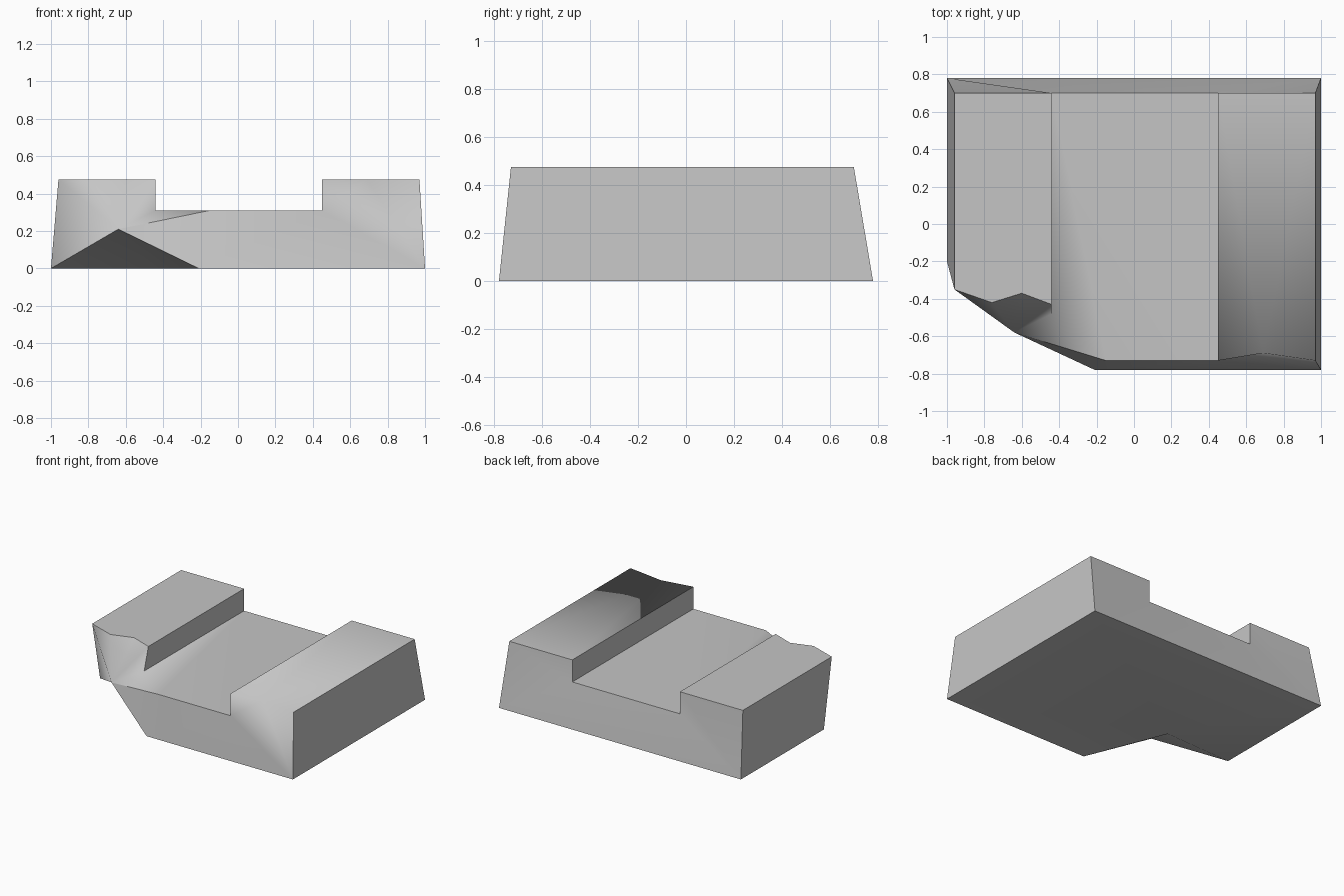
import bpy, bmesh, math

cube = bpy.data.objects.get("Cube")
if cube:
    bpy.data.objects.remove(cube)

TOP, FLOOR, BASE = 0.475, 0.31, 0.0


def make_material(name, value):
    mat = bpy.data.materials.new(name)
    mat.use_nodes = True
    color = (value, value, value, 1)
    mat.diffuse_color = color
    mat.node_tree.nodes["Principled BSDF"].inputs["Base Color"].default_value = color
    return mat


bm = bmesh.new()


def ring(points):
    return [bm.verts.new(p) for p in points]


def face(*verts):
    return bm.faces.new(verts)


def fan(center, verts):
    for a, b in zip(verts, verts[1:]):
        face(center, a, b)


# Back end: a U-shaped section leaning inward above the base
section = [(-1, BASE), (-.96, TOP), (-.44, TOP), (-.44, FLOOR),
           (.45, FLOOR), (.45, TOP), (.97, TOP), (1, BASE)]
back = ring([(x, .7 if z > BASE else .78, z) for x, z in section])
base_r, rail_r, lip_r, floor_r, floor_l, lip_l, rail_l, base_l = back
face(base_r, rail_r, lip_r, floor_r)
face(base_r, floor_r, floor_l, base_l)
face(floor_l, lip_l, rail_l, base_l)

# Front end, with a dip in the left rail
f_base, f_rail, dip, f_lip, f_floor = ring([
    (1, -.78, BASE), (.97, -.73, TOP), (.69, -.69, TOP),
    (.45, -.73, TOP), (.45, -.73, FLOOR)])

# Broken right corner, hollowed out underneath up to the pit
chip, foot_side, foot_front, floor_edge, notch, pit = ring([
    (-.64, -.58, .21), (-1, -.2, BASE), (-.21, -.78, BASE),
    (-.15, -.73, FLOOR), (-.44, -.48, FLOOR), (-.45, -.18, BASE)])
rim = ring([(-.96, -.35, TOP), (-.76, -.42, TOP), (-.6, -.37, TOP), (-.44, -.43, TOP)])
fan(chip, [foot_side] + rim + [notch, floor_edge, foot_front, pit, foot_side])

# Front wall
fan(foot_front, [f_base, f_floor, floor_edge])
fan(f_floor, [f_base, dip, f_lip])
face(f_base, f_rail, dip)

# Rails, channel and outer sides
face(rail_r, lip_r, *reversed(rim))
face(lip_r, floor_r, notch, rim[-1])
fan(floor_r, [notch, floor_edge, f_floor, floor_l])
face(floor_l, lip_l, f_lip, f_floor)
fan(dip, [f_rail, rail_l, lip_l, f_lip])
face(rail_l, base_l, f_base, f_rail)
face(base_r, rail_r, rim[0], foot_side)

# Flat underside around the pit
fan(pit, [foot_side, base_r, base_l, f_base, foot_front])

# Smooth shading, crisp at hard edges but soft at the worn spots
bmesh.ops.recalc_face_normals(bm, faces=bm.faces)
for f in bm.faces:
    f.smooth = True
for e in bm.edges:
    hard = e.calc_face_angle(0) > math.radians(35)
    broken = chip in e.verts and (notch in e.verts or any(v in e.verts for v in rim))
    e.smooth = not hard or broken or dip in e.verts

mesh = bpy.data.meshes.new("channel_block")
bm.to_mesh(mesh)
bm.free()
mesh.materials.append(make_material("stone grey", 0.56))
block = bpy.data.objects.new("channel_block", mesh)
bpy.context.collection.objects.link(block)
